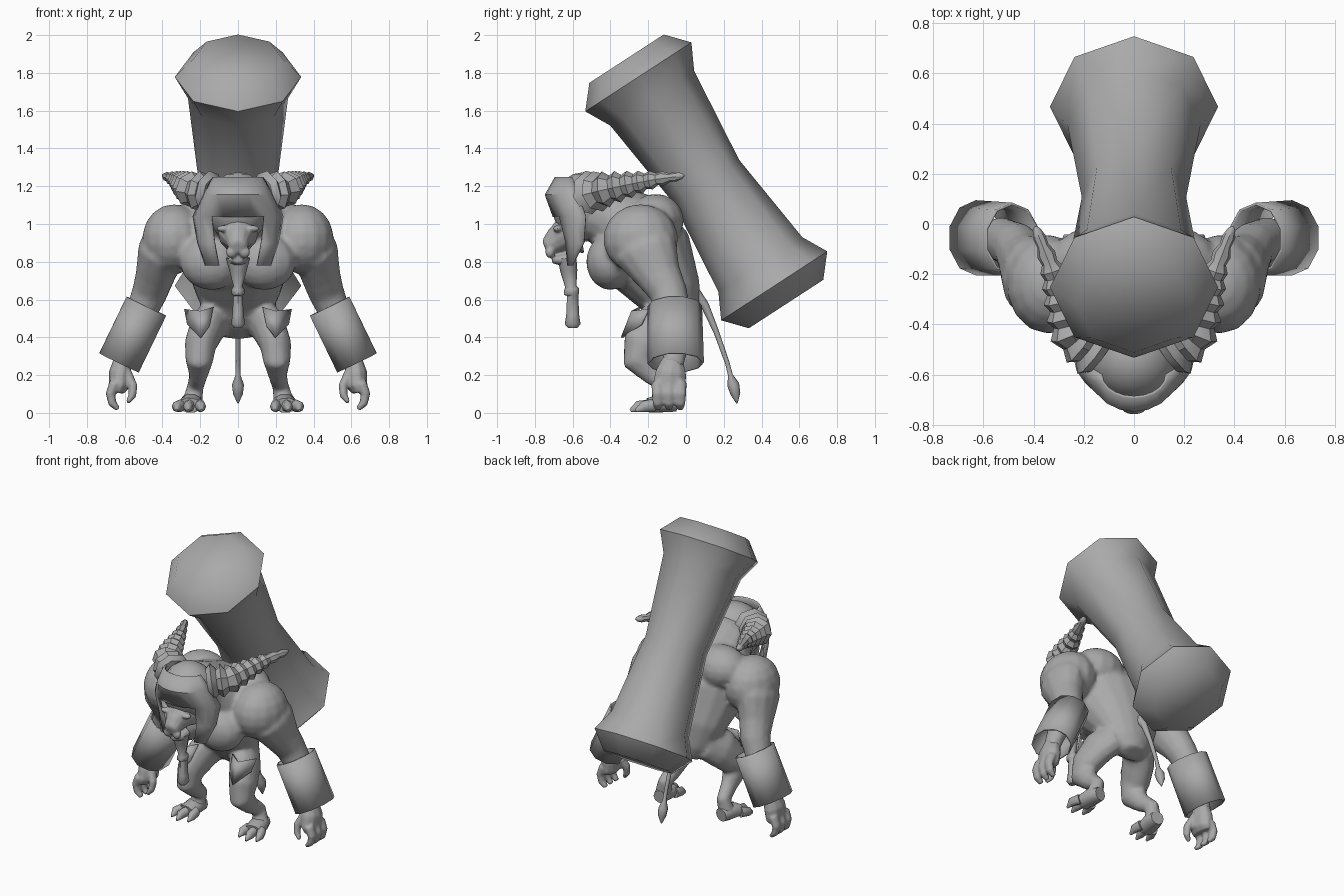
import bpy, bmesh, math
from mathutils import Vector

mat = bpy.data.materials.new("stone grey")
mat.diffuse_color = (0.4, 0.4, 0.4, 1)


def loft(bm, rings, n=12, sides=(1,), cap=True, phase=0.0):
    """Tube through rings (x, y, z, r_side, r_depth), repeated per mirror side."""
    for s in sides:
        pts = [Vector((s * r[0], r[1], r[2])) for r in rings]
        rows = []
        for i, r in enumerate(rings):
            t = (pts[min(i + 1, len(pts) - 1)] - pts[max(i - 1, 0)]).normalized()
            u = (Vector((s, 0, 0)) - t * t.x * s).normalized()
            v = t.cross(u)
            rows.append([bm.verts.new(pts[i] + u * r[3] * math.cos(a) + v * r[4] * math.sin(a))
                         for a in (2 * math.pi * k / n + phase for k in range(n))])
        for a, b in zip(rows, rows[1:]):
            for k in range(n):
                bm.faces.new((a[k], a[(k + 1) % n], b[(k + 1) % n], b[k]))
        if cap:
            bm.faces.new(rows[0][::-1])
            bm.faces.new(rows[-1])


def ball(bm, c, r, sides=(1,)):
    for s in sides:
        vs = bmesh.ops.create_uvsphere(bm, u_segments=14, v_segments=9, radius=1)["verts"]
        for v in vs:
            v.co = Vector((s * c[0] + v.co.x * r[0], c[1] + v.co.y * r[1], c[2] + v.co.z * r[2]))


def finish(name, bm, angle=40):
    bmesh.ops.recalc_face_normals(bm, faces=bm.faces)
    me = bpy.data.meshes.new(name)
    bm.to_mesh(me)
    bm.free()
    ob = bpy.data.objects.new(name, me)
    bpy.context.collection.objects.link(ob)
    me.materials.append(mat)
    bpy.ops.object.select_all(action='DESELECT')
    ob.select_set(True)
    bpy.context.view_layer.objects.active = ob
    bpy.ops.object.shade_smooth_by_angle(angle=math.radians(angle))
    return ob


def skin(ob, size, smooth):
    m = ob.modifiers.new("fuse", 'REMESH')
    m.mode, m.voxel_size, m.use_smooth_shade = 'VOXEL', size, True
    m = ob.modifiers.new("soften", 'SMOOTH')
    m.factor, m.iterations = 0.5, smooth


LR = (1, -1)

# body: hunched torso, chest, arms and legs fused into one skin
bm = bmesh.new()
loft(bm, [(0, 0.0, 0.41, .08, .06), (0, -.03, .48, .15, .11), (0, -.08, .62, .22, .17),
          (0, -.2, .82, .29, .25), (0, -.3, .98, .28, .22), (0, -.44, 1.06, .19, .17),
          (0, -.56, 1.08, .15, .15)], 16)
ball(bm, (.14, -.40, .80), (.17, .13, .15), LR)
ball(bm, (.16, -.16, 1.02), (.18, .15, .14), LR)
ball(bm, (.34, -.24, .92), (.17, .20, .185), LR)
loft(bm, [(.33, -.24, .98, .13, .15), (.41, -.21, .85, .125, .17), (.44, -.14, .72, .105, .12),
          (.47, -.09, .63, .095, .10), (.53, -.06, .49, .08, .09), (.60, -.06, .32, .055, .065),
          (.62, -.07, .25, .05, .06)], 12, LR)
loft(bm, [(.10, -.06, .52, .09, .11), (.16, -.15, .46, .095, .13), (.20, -.23, .36, .085, .11),
          (.205, -.25, .28, .075, .09), (.21, -.17, .20, .05, .06), (.225, -.09, .14, .045, .05),
          (.24, -.10, .07, .055, .055), (.25, -.12, .04, .06, .045)], 12, LR)
finish_body = finish("body", bm)
skin(finish_body, .016, 4)

# hands with a thumb and three fingers
bm = bmesh.new()
loft(bm, [(.61, -.07, .29, .045, .055), (.625, -.08, .21, .06, .085), (.63, -.09, .14, .055, .09),
          (.64, -.09, .11, .035, .08)], 10, LR)
for y in (-.15, -.09, -.03):
    loft(bm, [(.65, y, .16, .032, .035), (.675, y, .10, .027, .032), (.665, y, .05, .023, .028),
              (.635, y, .02, .014, .018)], 8, LR)
loft(bm, [(.59, -.11, .21, .03, .035), (.555, -.14, .14, .025, .028), (.56, -.15, .09, .022, .024),
          (.585, -.16, .055, .012, .014)], 8, LR)
skin(finish("hands", bm), .009, 2)

# feet with clawed toes
bm = bmesh.new()
loft(bm, [(.235, -.05, .05, .045, .045), (.245, -.11, .055, .06, .054), (.255, -.20, .04, .065, .04)], 10, LR)
for x0, x1, y in ((.205, .195, -.27), (.255, .265, -.295), (.30, .325, -.265)):
    loft(bm, [(x0, -.17, .04, .03, .035), (x1, y + .04, .033, .026, .03), (x1, y, .012, .006, .009)], 8, LR)
finish("feet", bm, 60)

# round head and lion-like face
bm = bmesh.new()
ball(bm, (0, -.54, 1.09), (.175, .17, .185))
finish("head", bm, 80)
bm = bmesh.new()
loft(bm, [(0, -.56, .96, .11, .12), (0, -.64, .945, .095, .09), (0, -.69, .91, .065, .07),
          (0, -.735, .88, .05, .045), (0, -.748, .875, .03, .03)], 12)
loft(bm, [(0, -.60, .82, .06, .04), (0, -.67, .81, .05, .03), (0, -.71, .81, .03, .018)], 10)
ball(bm, (.075, -.68, .975), (.04, .025, .018), LR)
ball(bm, (.035, -.72, .85), (.03, .025, .03), LR)
loft(bm, [(0, -.68, 1.0, .028, .02), (0, -.745, .905, .025, .012)], 8)
skin(finish("face", bm), .008, 2)

# flared headdress: half rings of (z, half width, front y, side y)
bm = bmesh.new()
rows = []
for z, rx, front, side in ((1.245, .13, -.69, -.60), (1.155, .18, -.742, -.57), (1.04, .235, -.70, -.53),
                           (.90, .21, -.655, -.54), (.78, .17, -.63, -.60)):
    rows.append([bm.verts.new((rx * math.sin(a), side + (front - side) * math.cos(a), z))
                 for a in (math.pi * (k / 10 - .5) for k in range(11))])
for i, (a, b) in enumerate(zip(rows, rows[1:])):
    for k in range(10):
        if i < 2 or k not in (3, 4, 5, 6):      # face opening
            bm.faces.new((a[k], a[k + 1], b[k + 1], b[k]))
hood = finish("headdress", bm, 25)
m = hood.modifiers.new("thickness", 'SOLIDIFY')
m.thickness, m.offset = .012, 0

# ridged horns sweeping back
bm = bmesh.new()
path = [Vector(p) for p in ((.13, -.52, 1.16), (.24, -.44, 1.18), (.29, -.30, 1.21), (.33, -.17, 1.235), (.39, -.02, 1.255))]
rings, count = [], 19
for i in range(count):
    f = i / (count - 1) * 4
    j = min(int(f), 3)
    p = path[j].lerp(path[j + 1], f - j)
    r = (.095 * (1 - f / 4) + .018) * (1.12 if i % 2 else .82)
    rings.append((p.x, p.y, p.z, r, r))
rings.append((.395, -.01, 1.256, .004, .004))
loft(bm, rings, 8, LR)
finish("horns", bm, 35)

# braided beard
bm = bmesh.new()
loft(bm, [(0, -.63, .82, .065, .05), (0, -.62, .75, .045, .045), (0, -.61, .67, .024, .03),
          (0, -.605, .655, .034, .04), (0, -.605, .63, .034, .04), (0, -.60, .62, .025, .03),
          (0, -.60, .52, .03, .034), (0, -.60, .47, .037, .042), (0, -.60, .45, .02, .025)], 8)
finish("beard", bm, 50)

# open wrist cuffs
bm = bmesh.new()
loft(bm, [(.485, -.06, .565, .122, .145), (.63, -.055, .265, .122, .15)], 10, LR, cap=False, phase=math.pi / 10)
cuff = finish("wrist_cuffs", bm, 40)
m = cuff.modifiers.new("thickness", 'SOLIDIFY')
m.thickness = .01

# flaring plates over the hips
bm = bmesh.new()
for s in LR:
    q = [bm.verts.new((s * x, y, z)) for x, y, z in ((.13, -.25, .56), (.20, -.29, .54), (.285, -.20, .55),
                                                     (.27, -.24, .47), (.20, -.345, .40), (.15, -.31, .46))]
    bm.faces.new((q[0], q[1], q[4], q[5]))
    bm.faces.new((q[1], q[2], q[3], q[4]))
plate = finish("hip_plates", bm, 20)
m = plate.modifiers.new("thickness", 'SOLIDIFY')
m.thickness = .012

# tail with a tuft
bm = bmesh.new()
loft(bm, [(0, .04, .64, .035, .035), (0, .10, .57, .022, .022), (0, .16, .43, .015, .015),
          (0, .22, .26, .012, .012), (0, .235, .20, .013, .013), (0, .25, .15, .032, .032),
          (0, .262, .10, .026, .026), (0, .27, .05, .003, .003)], 8)
finish("tail", bm, 60)

# huge octagonal stone pillar carried on the back: (distance along axis, radius)
bm = bmesh.new()
d = Vector((0, .545, -.838))
top = Vector((0, -.315, 1.875))
loft(bm, [(*(top + d * t), r, r) for t, r in ((0, .235), (.115, .335), (.25, .265), (.775, .208),
                                              (1.30, .265), (1.435, .335), (1.55, .235))], 8)
finish("pillar", bm, 55)
